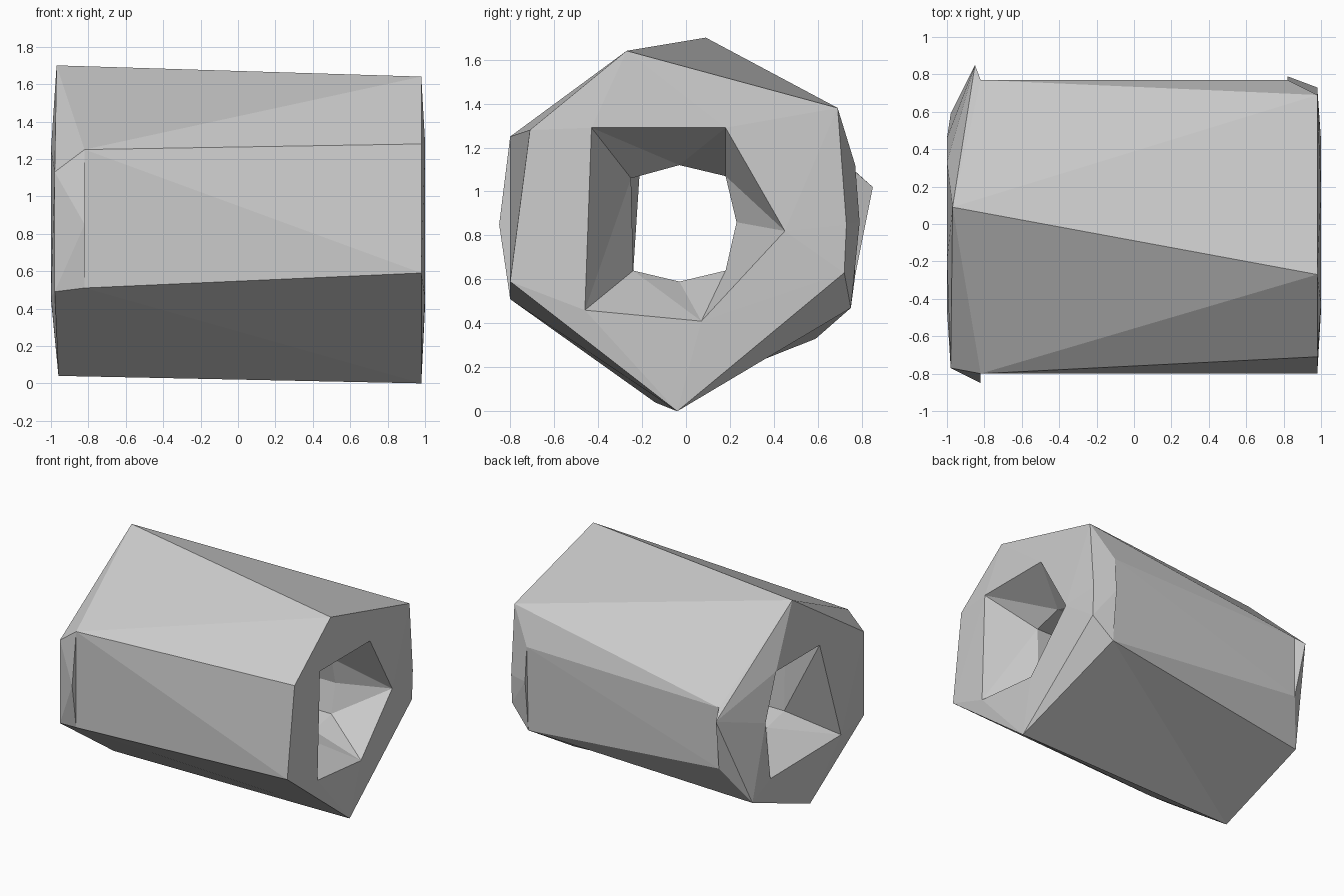
import bpy, bmesh
from mathutils import Vector

if "Cube" in bpy.data.objects:
    bpy.data.objects.remove(bpy.data.objects["Cube"])


def ring(x, pts):
    """Cross-section at station x; a point may carry its own x as third value."""
    return [Vector((p[2] if len(p) > 2 else x, p[0], p[1])) for p in pts]


def stitch(bm, a, b):
    """Join two closed loops of any vertex count, always along the shorter diagonal."""
    i = j = 0
    n, m = len(a), len(b)
    while i < n or j < m:
        go_a = (a[(i + 1) % n].co - b[j % m].co).length if i < n else 1e9
        go_b = (a[i % n].co - b[(j + 1) % m].co).length if j < m else 1e9
        if go_a <= go_b:
            bm.faces.new((a[i % n], a[(i + 1) % n], b[j % m]))
            i += 1
        else:
            bm.faces.new((a[i % n], b[(j + 1) % m], b[j % m]))
            j += 1


# outer wall, right side and its chipped rim
wall_r = ring(.98, [(-.04, 0), (.75, .47, .82), (.77, 1.12, .82), (.69, 1.38),
                    (-.27, 1.64), (-.71, 1.28), (-.80, .59)])
rim_r = wall_r[:2] + ring(.82, [(.79, .86)]) + wall_r[2:]
end_r = ring(.98, [(-.04, 0), (.72, .63), (.73, .85), (.69, 1.38),
                   (-.27, 1.64), (-.71, 1.28), (-.80, .59)])
# outer wall, left side and its chipped rim
wall_l = ring(-.82, [(-.14, .04, -.96), (.59, .33, -.98), (.77, .62), (.77, 1.09),
                     (.09, 1.70, -.97), (-.80, 1.25), (-.80, .51)])
rim_l = (wall_l[:3] + ring(-.85, [(.85, 1.02)]) + wall_l[3:6]
         + ring(-.82, [(-.85, .85)]) + wall_l[6:])
end_l = ring(-.98, [(-.14, .04, -.96), (.59, .33), (.85, 1.02, -.85),
                    (.09, 1.70, -.97), (-.77, 1.13), (-.77, .49)])
# through hole: flared mouths and a narrower neck
mouth_r = ring(1, [(.07, .41), (.45, .82), (.18, 1.29), (-.43, 1.29), (-.46, .46)])
mouth_l = ring(-1, [(.40, .45), (.46, .90), (.33, 1.25), (-.20, 1.25), (-.46, .46)])
neck = [(-.03, .59), (.18, .64), (.23, .86), (.18, 1.07),
        (-.03, 1.12), (-.25, 1.06), (-.24, .64)]

# the loops run around the whole tube section and close on themselves
loops = [wall_r, wall_l, rim_l, end_l, mouth_l, ring(-.67, neck),
         ring(.67, neck), mouth_r, end_r, rim_r]
bm = bmesh.new()
rings = [[bm.verts.new(c) for c in loop] for loop in loops]
for k, r in enumerate(rings):
    stitch(bm, r, rings[(k + 1) % len(rings)])
bmesh.ops.remove_doubles(bm, verts=bm.verts[:], dist=.001)
bmesh.ops.dissolve_degenerate(bm, edges=bm.edges[:], dist=.0001)
bmesh.ops.recalc_face_normals(bm, faces=bm.faces[:])

mesh = bpy.data.meshes.new("hollow_log")
bm.to_mesh(mesh)
bm.free()
bpy.context.collection.objects.link(bpy.data.objects.new("hollow_log", mesh))
